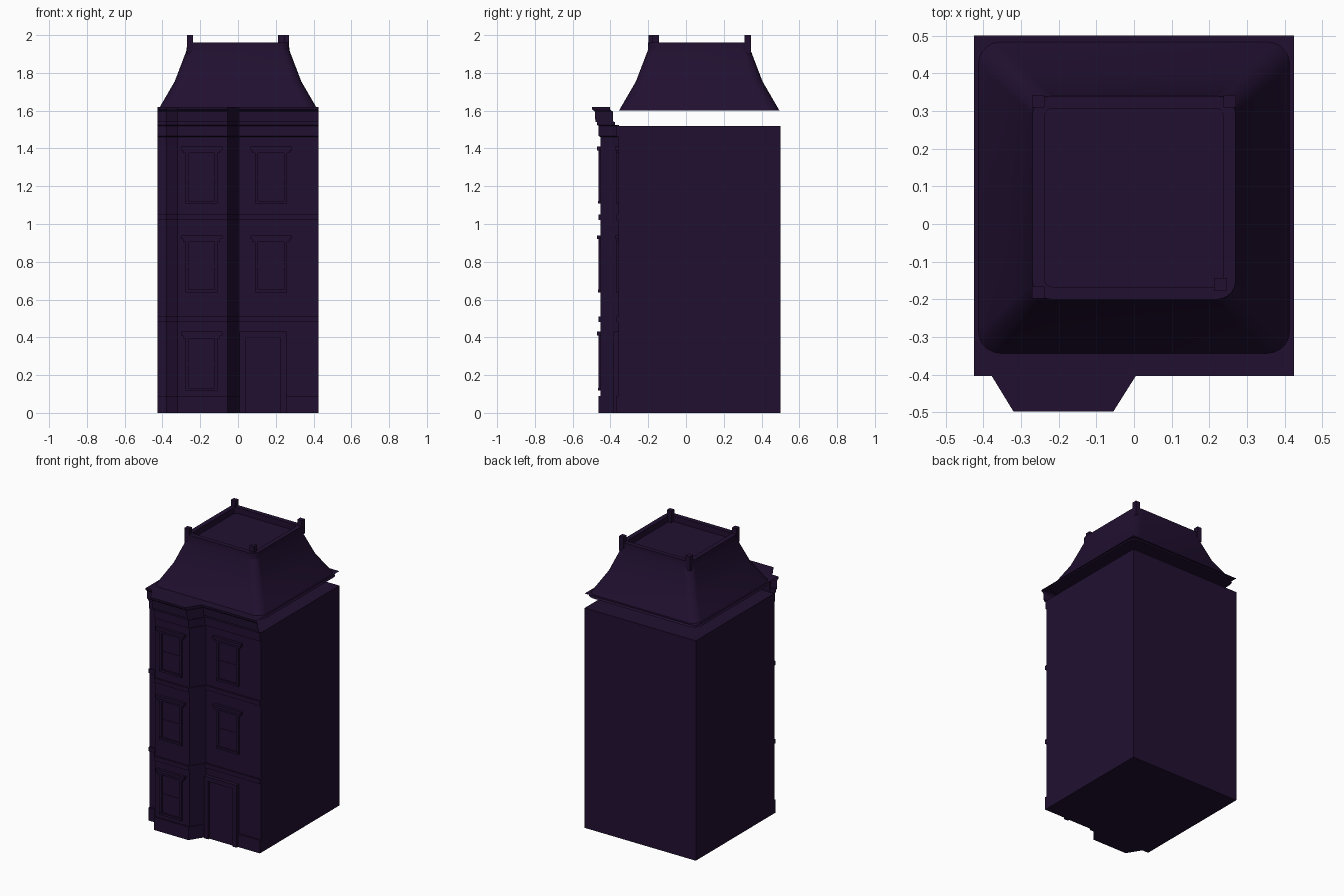
import bpy, bmesh, math

if "Cube" in bpy.data.objects:
    bpy.data.objects.remove(bpy.data.objects["Cube"])

mat = bpy.data.materials.new("dark_purple")
mat.diffuse_color = (0.015, 0.005, 0.03, 1)
mat.use_nodes = True
mat.node_tree.nodes["Principled BSDF"].inputs["Base Color"].default_value = mat.diffuse_color


def finish(name, bm):
    mesh = bpy.data.meshes.new(name)
    bm.to_mesh(mesh)
    bm.free()
    obj = bpy.data.objects.new(name, mesh)
    mesh.materials.append(mat)
    bpy.context.collection.objects.link(obj)
    return obj


def add_box(bm, x0, x1, y0, y1, z0, z1):
    vs = bmesh.ops.create_cube(bm, size=1)["verts"]
    for v in vs:
        v.co = (x1 if v.co.x > 0 else x0, y1 if v.co.y > 0 else y0, z1 if v.co.z > 0 else z0)


def loft(bm, rings, closed):
    """Skin consecutive rings of points; returns the vertex rings."""
    vr = [[bm.verts.new(p) for p in r] for r in rings]
    n = len(vr[0])
    for a, b in zip(vr, vr[1:]):
        for i in range(n if closed else n - 1):
            j = (i + 1) % n
            bm.faces.new((a[i], a[j], b[j], b[i]))
    return vr


# main block
WALL, BAY = -0.355, -0.45
bm = bmesh.new()
add_box(bm, -0.425, 0.425, WALL, 0.5, 0, 1.52)
finish("main_block", bm)

# facade with bay: one moulding profile (depth, z) swept along the front outline
outline = [(-0.425, WALL), (-0.378, WALL), (-0.32, BAY), (-0.055, BAY), (0.005, WALL), (0.425, WALL)]
profile = [(0.013, 0), (0.013, 0.09), (0.002, 0.09)]
for z in (0.48, 1.02):
    profile += [(0.002, z), (0.013, z), (0.013, z + 0.03), (0.002, z + 0.03)]
profile += [(0.002, 1.46), (0.012, 1.465), (0.012, 1.52), (0.022, 1.525), (0.022, 1.54),
            (0.03, 1.54), (0.032, 1.595), (0.046, 1.605), (0.048, 1.62)]
bm = bmesh.new()
rings = loft(bm, [[(x, y - d, z) for x, y in outline] for d, z in profile], False)
# closed foot of the facade
foot = [bm.verts.new((x, WALL, 0)) for x in (0.425, -0.425)]
bm.faces.new(foot[::-1] + rings[0][::-1])
# thin side returns down to the main block
for i, x in ((0, -0.425), (-1, 0.425)):
    for a, b in zip(profile, profile[1:]):
        if b[1] - a[1] > 0.001 and b[1] <= 1.525:
            bm.faces.new([bm.verts.new(p) for p in (
                (x, WALL, a[1]), (x, WALL - a[0], a[1]), (x, WALL - b[0], b[1]), (x, WALL, b[1]))])
# eaves sheet on top of the cornice
back = [bm.verts.new((x, 0.5, 1.62)) for x in (0.425, -0.425)]
bm.faces.new(rings[-1] + back)
finish("facade_and_cornice", bm)


def window(name, cx, wall, z0, z1):
    bm = bmesh.new()
    w = 0.085
    y = wall + 0.005
    add_box(bm, cx - w + 0.015, cx + w - 0.015, wall - 0.004, y, z0, z1 - 0.03)        # glass
    for s in (-1, 1):                                                                 # jambs
        xa, xb = sorted((cx + s * w, cx + s * (w - 0.017)))
        add_box(bm, xa, xb, wall - 0.012, y, z0, z1 - 0.03)
    zm = (z0 + z1) / 2 - 0.015
    add_box(bm, cx - w + 0.017, cx + w - 0.017, wall - 0.007, y, zm - 0.005, zm + 0.005)
    add_box(bm, cx - w, cx + w, wall - 0.016, y, z0 - 0.002, z0 + 0.013)               # sill
    add_box(bm, cx - 0.097, cx + 0.097, wall - 0.014, y, z1 - 0.035, z1 - 0.02)        # hood
    add_box(bm, cx - 0.11, cx + 0.11, wall - 0.021, y, z1 - 0.02, z1)
    finish(name, bm)


for i, (z0, z1) in enumerate(((0.12, 0.43), (0.64, 0.94), (1.11, 1.41))):
    window(f"bay_window_{i}", -0.193, BAY, z0, z1)
    if i:
        window(f"wall_window_{i}", 0.175, WALL, z0, z1)

# door and its surround
bm = bmesh.new()
add_box(bm, 0.04, 0.225, WALL - 0.015, WALL + 0.005, 0, 0.40)
add_box(bm, 0.008, 0.04, WALL - 0.028, WALL + 0.005, 0, 0.40)
add_box(bm, 0.225, 0.257, WALL - 0.028, WALL + 0.005, 0, 0.40)
add_box(bm, 0.008, 0.257, WALL - 0.028, WALL + 0.005, 0.40, 0.43)
finish("door", bm)

# mansard roof: rounded squares (half size, z, corner radius)
CY = 0.07


def rounded(h, z, r, n=5):
    pts = []
    for q, (sx, sy) in enumerate(((1, 1), (-1, 1), (-1, -1), (1, -1))):
        for k in range(n + 1):
            a = math.pi / 2 * (q + k / n)
            pts.append((sx * (h - r) + r * math.cos(a), CY + sy * (h - r) + r * math.sin(a), z))
    return pts


bm = bmesh.new()
steps = [(0.425, 1.6, 0.06), (0.335, 1.755, 0.055), (0.272, 1.92, 0.05),
         (0.27, 1.96, 0.05), (0.237, 1.96, 0.02), (0.237, 1.92, 0.02)]
rings = loft(bm, [rounded(*s) for s in steps], True)
bm.faces.new(rings[-1])
bm.faces.new(rings[0][::-1])
bmesh.ops.recalc_face_normals(bm, faces=bm.faces)
roof = finish("mansard_roof", bm)
bpy.context.view_layer.objects.active = roof
roof.select_set(True)
bpy.ops.object.shade_smooth_by_angle(angle=math.radians(20))

# corner posts of the parapet (front right one is set inwards)
bm = bmesh.new()
for x, y in ((-0.254, -0.181), (-0.254, 0.326), (0.254, 0.326), (0.23, -0.16)):
    add_box(bm, x - 0.017, x + 0.017, y - 0.017, y + 0.017, 1.9, 2.0)
finish("parapet_posts", bm)
